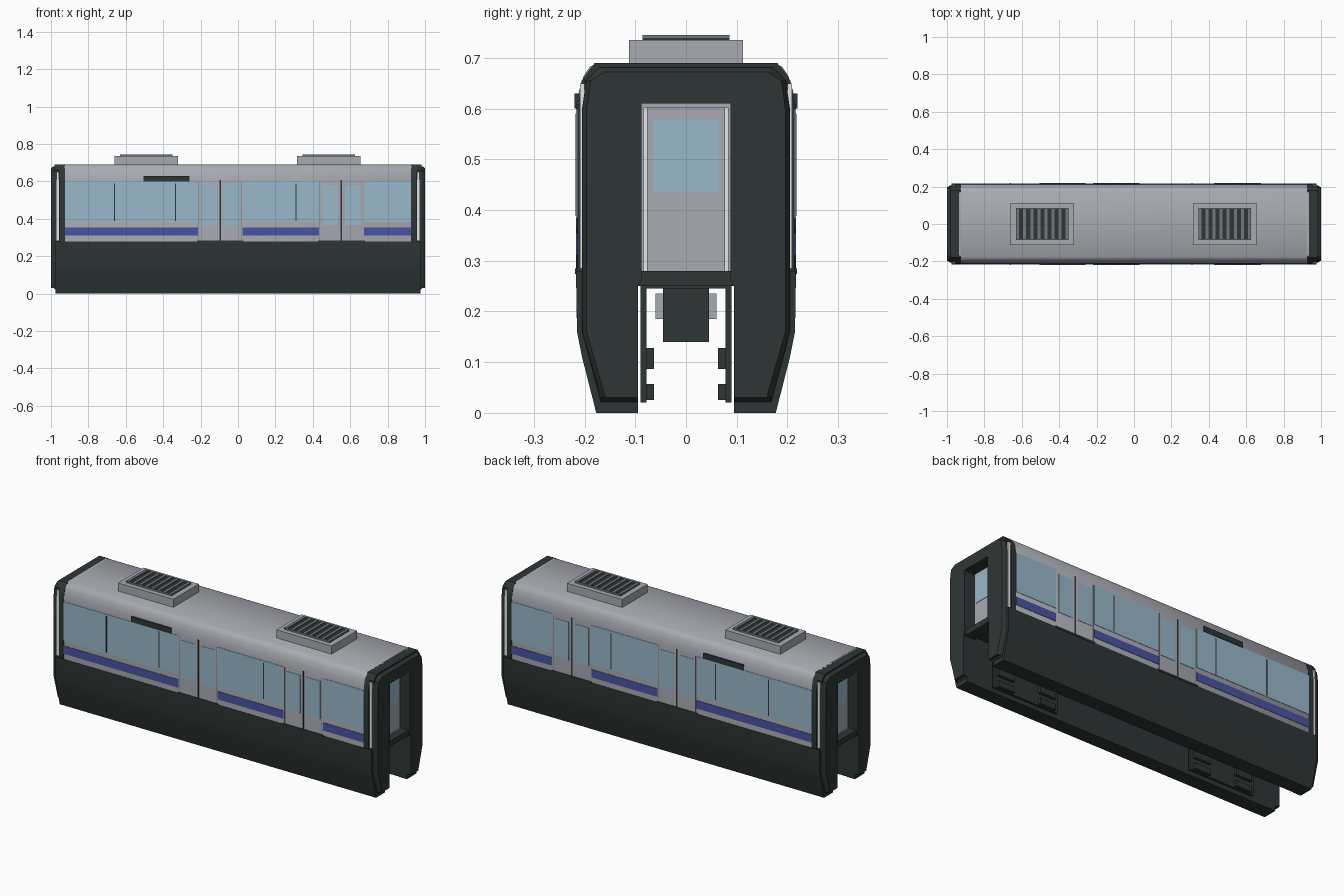
import bpy, bmesh, math

cube = bpy.data.objects.get("Cube")
if cube:
    bpy.data.objects.remove(cube, do_unlink=True)


def material(name, srgb):
    lin = [((c / 255 + 0.055) / 1.055) ** 2.4 for c in srgb]
    m = bpy.data.materials.new(name)
    m.use_nodes = True
    m.diffuse_color = (*lin, 1)
    m.node_tree.nodes["Principled BSDF"].inputs["Base Color"].default_value = (*lin, 1)
    return m


DARK = material("dark charcoal", (46, 54, 53))
GREY = material("light grey", (168, 171, 178))
GLASS = material("pale blue glass", (152, 185, 203))
BLUE = material("stripe blue", (72, 84, 162))
SLATE = material("slate grey", (112, 122, 128))
WHITE = material("white", (247, 248, 249))


def add_object(name, bm, mat):
    bmesh.ops.recalc_face_normals(bm, faces=bm.faces)
    mesh = bpy.data.meshes.new(name)
    bm.to_mesh(mesh)
    bm.free()
    mesh.materials.append(mat)
    obj = bpy.data.objects.new(name, mesh)
    bpy.context.collection.objects.link(obj)
    return obj


def box(name, x, y, z, mat):
    """Box from three (low, high) ranges."""
    bm = bmesh.new()
    bmesh.ops.create_cube(bm, size=1)
    for v in bm.verts:
        v.co = [r[0] + (c + 0.5) * (r[1] - r[0]) for c, r in zip(v.co, (x, y, z))]
    return add_object(name, bm, mat)


def loft(name, sections, mat):
    """Join (x, outline) sections along the car."""
    bm = bmesh.new()
    rings = [[bm.verts.new((x, y, z)) for y, z in outline] for x, outline in sections]
    for a, b in zip(rings, rings[1:]):
        for i in range(len(a)):
            j = (i + 1) % len(a)
            bm.faces.new((a[i], a[j], b[j], b[i]))
    bm.faces.new(rings[0])
    bm.faces.new(rings[-1])
    obj = add_object(name, bm, mat)
    bpy.ops.object.select_all(action="DESELECT")
    obj.select_set(True)
    bpy.context.view_layer.objects.active = obj
    bpy.ops.object.shade_smooth_by_angle(angle=math.radians(30))
    return obj


def mirrored(half):
    return half + [(-y, z) for y, z in reversed(half)]


def arch(inset, base):
    """Inverted U outline of an end frame."""
    d = inset
    outer = [(0.177 - d, base), (0.214 - d, 0.16), (0.214 - d, 0.60),
             (0.206 - d, 0.655), (0.18 - d, 0.69 - d)]
    inner = [(-0.095, base), (-0.095, 0.25), (-0.088, 0.26), (-0.088, 0.61)]
    return mirrored(outer) + mirrored(inner)


# Upper body shell with rounded roof edges
def shell(inset):
    d = inset
    return mirrored([(0.215 - d, 0.28), (0.215 - d, 0.60), (0.211 - d, 0.635),
                     (0.202 - d, 0.664), (0.19 - d, 0.682), (0.175 - d, 0.69)])


loft("body_shell", [(-0.935, shell(0.008)), (-0.92, shell(0)),
                    (0.92, shell(0)), (0.935, shell(0.008))], GREY)

# Lower skirt straddling the open track channel
skirt = mirrored([(0.177, 0), (0.205, 0.11), (0.215, 0.16), (0.217, 0.28)])
channel = mirrored([(-0.097, 0), (-0.097, 0.265)])
loft("skirt", [(-0.975, skirt + channel), (0.975, skirt + channel)], DARK)

# End frames, light strips and end doors
for s, end in ((-1, "right"), (1, "left")):
    stations = [(0.925, 0, 0), (0.955, 0, 0), (0.955, 0.012, 0), (0.973, 0.012, 0),
                (0.973, 0.009, 0.02), (0.985, 0.009, 0.03), (1.0, 0.018, 0.03)]
    loft(end + "_end_frame", [(s * x, arch(d, b)) for x, d, b in stations], DARK)
    loft(end + "_roof_collar", [(s * x, mirrored([(0.2, 0.65), (0.202, 0.66), (0.18, 0.69)]))
                                for x in (0.95, 0.98)], DARK)

    def along(a, b):
        return sorted((s * a, s * b))

    for side in (-1, 1):
        box(end + "_light_strip", along(0.957, 0.971),
            sorted((side * 0.2, side * 0.209)), (0.285, 0.65), WHITE)
    box(end + "_door_surround", along(0.93, 0.938), (-0.084, 0.084), (0.28, 0.602), WHITE)
    box(end + "_door", along(0.93, 0.944), (-0.077, 0.077), (0.28, 0.602), GREY)
    box(end + "_door_window", along(0.94, 0.946), (-0.065, 0.065), (0.435, 0.577), GLASS)
    box(end + "_sill", along(0.93, 0.99), (-0.095, 0.095), (0.25, 0.28), DARK)

# Side windows, stripes, doors and signs on both sides
bays = ((-0.925, -0.215), (0.025, 0.432), (0.675, 0.925))
doors = (-0.095, 0.553)
for side, word in ((-1, "front"), (1, "back")):
    def plate(name, x, z, mat, out=0.217):
        box(word + "_" + name, x, sorted((side * 0.212, side * out)), z, mat)

    for bay in bays:
        plate("window", bay, (0.383, 0.60), GLASS)
        plate("stripe", bay, (0.31, 0.355), BLUE)
    for x in (-0.66, -0.335, 0.31):
        plate("window_joint", (x - 0.003, x + 0.003), (0.388, 0.59), DARK, 0.218)
    for x in doors:
        plate("door_gap", (x - 0.004, x + 0.004), (0.28, 0.608), DARK)
        plate("door_threshold", (x - 0.125, x + 0.125), (0.274, 0.285), DARK, 0.219)
        for leaf in (-1, 1):
            glass = sorted((x + leaf * 0.018, x + leaf * 0.105))
            plate("door_window", glass, (0.368, 0.58), GLASS)
            edge = x + leaf * 0.115
            plate("door_edge", (edge - 0.001, edge + 0.001), (0.285, 0.6), SLATE, 0.216)
    plate("sign", (-0.505, -0.26), (0.60, 0.63), DARK, 0.22)

# Roof ventilation units with slatted grilles
for x in (-0.49, 0.485):
    box("roof_unit", (x - 0.17, x + 0.17), (-0.112, 0.112), (0.685, 0.735), GREY)
    box("grille_base", (x - 0.14, x + 0.14), (-0.085, 0.085), (0.73, 0.739), DARK)
    for i in range(8):
        c = x - 0.132 + i * 0.0377
        box("grille_slat", (c - 0.008, c + 0.008), (-0.083, 0.083), (0.735, 0.745), SLATE)
    for y in (-0.083, 0.083):
        box("grille_rim", (x - 0.14, x + 0.14), (y - 0.003, y + 0.003), (0.735, 0.745), SLATE)

# Running gear inside the channel
for x in (-0.62, 0.62):
    box("gear_bridge", (x - 0.2, x + 0.2), (-0.09, 0.09), (0.245, 0.27), DARK)
    box("gear_housing", (x - 0.14, x + 0.14), (-0.045, 0.045), (0.14, 0.25), DARK)
    box("axle_block", (x - 0.05, x + 0.05), (-0.06, 0.06), (0.185, 0.235), GREY)
    for side in (-1, 1):
        box("gear_plate", (x - 0.2, x + 0.2),
            sorted((side * 0.078, side * 0.09)), (0.02, 0.26), DARK)
        for dx in (-0.13, 0.13):
            for z in ((0.025, 0.057), (0.087, 0.128)):
                box("guide_pad", (x + dx - 0.05, x + dx + 0.05),
                    sorted((side * 0.063, side * 0.08)), z, DARK)
